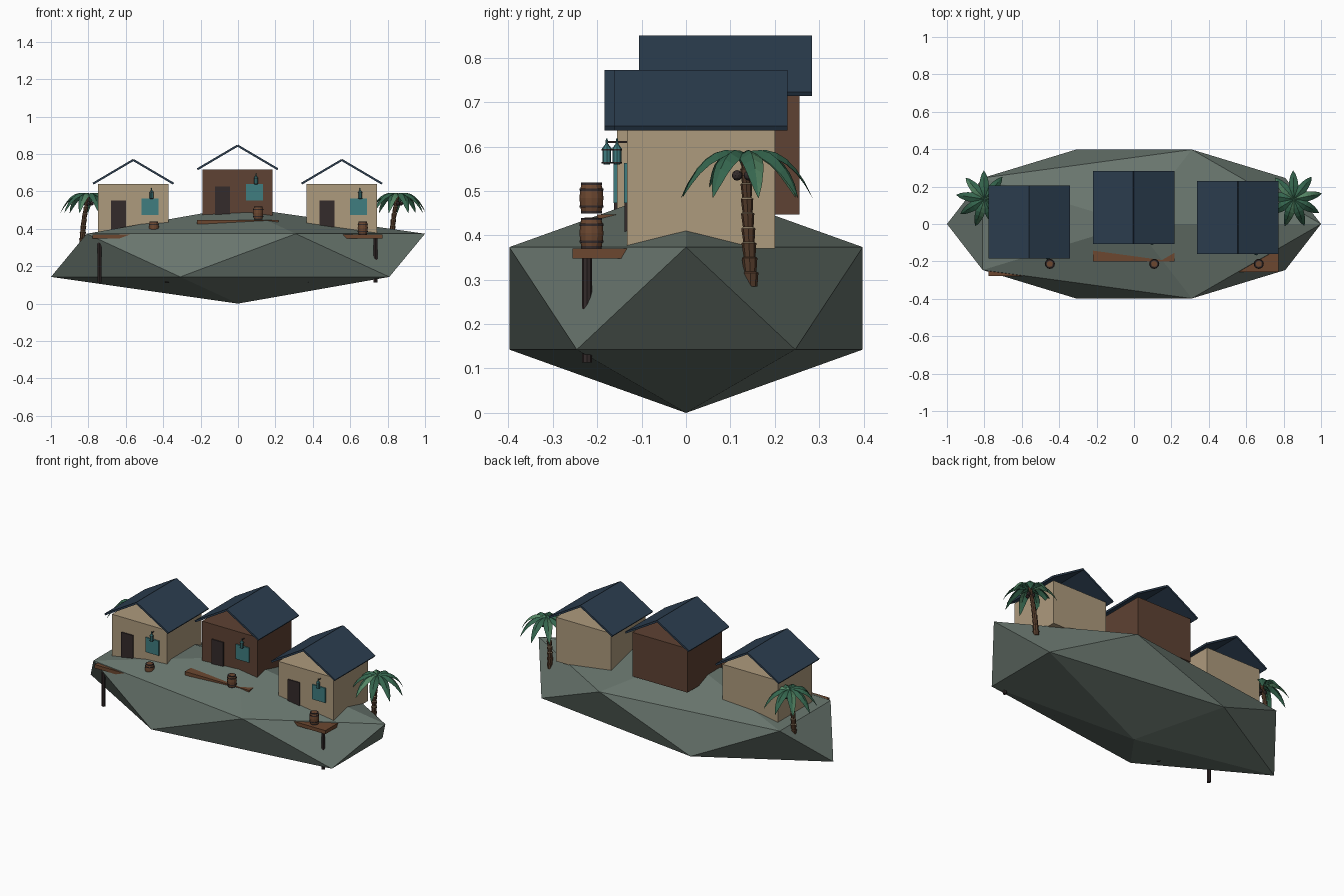
import bpy, bmesh, math
from math import sin, cos, pi, radians
from mathutils import Vector, Matrix

cube = bpy.data.objects.get("Cube")
if cube:
    bpy.data.objects.remove(cube, do_unlink=True)


def material(name, color):
    m = bpy.data.materials.new(name)
    m.use_nodes = True
    m.diffuse_color = (*color, 1)
    m.node_tree.nodes["Principled BSDF"].inputs["Base Color"].default_value = (*color, 1)
    return m


STONE = material("grey green rock", (.141, .181, .156))
ROOF = material("slate blue", (.025, .048, .08))
PLASTER = material("tan plaster", (.42, .325, .205))
TIMBER = material("brown timber", (.112, .054, .033))
TEAL = material("teal glass", (.05, .205, .216))
DARK = material("dark wood", (.034, .024, .024))
PLANK = material("plank wood", (.15, .064, .03))
BARK = material("palm bark", (.10, .05, .027))
LEAF = material("palm green", (.035, .13, .075))
LIGHT_LEAF = material("light palm green", (.09, .24, .13))


def finish(name, bm, *mats):
    bmesh.ops.recalc_face_normals(bm, faces=bm.faces)
    mesh = bpy.data.meshes.new(name)
    bm.to_mesh(mesh)
    bm.free()
    for m in mats:
        mesh.materials.append(m)
    ob = bpy.data.objects.new(name, mesh)
    bpy.context.collection.objects.link(ob)
    return ob


def box(name, center, size, mat, tilt=0):
    bm = bmesh.new()
    bmesh.ops.create_cube(bm, size=1)
    place = Matrix.Translation(center) @ Matrix.Rotation(tilt, 4, 'Y') @ Matrix.Diagonal((*size, 1))
    bm.transform(place)
    return finish(name, bm, mat)


def lathe(name, rings, sides, mats, indices=None):
    """Skin round rings given as (center, radius), capped at both ends."""
    bm = bmesh.new()
    loops = []
    for c, r in rings:
        loops.append([bm.verts.new(Vector(c) + Vector((r * cos(2 * pi * i / sides),
                      r * sin(2 * pi * i / sides), 0))) for i in range(sides)])
    for k, (a, b) in enumerate(zip(loops, loops[1:])):
        for i in range(sides):
            j = (i + 1) % sides
            f = bm.faces.new((a[i], a[j], b[j], b[i]))
            f.material_index = indices[k] if indices else 0
    bm.faces.new(loops[0])
    bm.faces.new(loops[-1])
    return finish(name, bm, *mats)


# Rocky island: stretched icosahedron
bm = bmesh.new()
bmesh.ops.create_icosphere(bm, subdivisions=1, radius=1)
bm.transform(Matrix.Translation((0, 0, .258)) @ Matrix.Diagonal((1.118, .468, .258, 1)))
finish("island", bm, STONE)


def barrel(name, x, y, z):
    h, r = .068, .022
    heights = (0, .06, .18, .26, .5, .74, .82, .94, 1)
    bands = (1, 0, 1, 0, 0, 1, 0, 1)
    rings = [((x, y, z + t * h), r + .005 * sin(pi * t)) for t in heights]
    lathe(name, rings, 12, (PLANK, DARK), bands)
    for t in (.03, .22, .78, .97):
        rr = r + .0065 * sin(pi * t) + .001
        lathe(name + "_hoop", [((x, y, z + t * h - .0025), rr),
                               ((x, y, z + t * h + .0025), rr)], 12, (DARK,))
    lathe(name + "_lid", [((x, y, z + h), r - .006), ((x, y, z + h + .001), r - .006)], 12, (PLANK,))


def lantern(name, x, y, z):
    lathe(name + "_glass", [((x, y, z), .007), ((x, y, z + .005), .010),
                            ((x, y, z + .031), .010)], 8, (TEAL,))
    for h in (.002, .031):
        lathe(name + "_rim", [((x, y, z + h), .0115), ((x, y, z + h + .003), .0115)], 8, (DARK,))
    lathe(name + "_cap", [((x, y, z + .034), .012), ((x, y, z + .046), .003),
                          ((x, y, z + .058), .002)], 8, (TEAL,))
    box(name + "_bracket", (x, y + .012, z + .05), (.004, .026, .004), DARK)


def house(side, x, y, z, wall):
    w, d, h = .375, .333, .27
    front = y - d / 2
    box(side + "_house_walls", (x, y, z + h / 2), (w, d, h), wall)
    # Two tilted roof slabs, gables left open
    for s in (-1, 1):
        box(side + "_roof_slab", (x + s * .1075, y, z + h + .0645),
            (.25, .39, .011), ROOF, s * radians(30.5))
    box(side + "_door", (x - .08, front - .002, z + .09), (.08, .009, .18), DARK)
    box(side + "_window", (x + .09, front - .003, z + .148), (.09, .009, .09), TEAL)
    lantern(side + "_lantern", x + .098, front - .023, z + .19)
    # Deck with front posts
    box(side + "_deck", (x, y - .21, z - .011), (.435, .16, .022), PLANK)
    for s in (-1, 1):
        px, py = x + s * .18, y - .257
        lathe(side + "_deck_post", [((px, py, z - .257), .011), ((px, py, z - .012), .011)], 8, (DARK,))


house("right", -.56, .011, .37, PLASTER)
house("middle", -.002, .089, .447, TIMBER)
house("left", .555, .034, .37, PLASTER)
barrel("right_barrel", -.45, -.213, .371)
barrel("middle_barrel", .108, -.213, .45)
barrel("left_barrel", .667, -.213, .371)


def frond(name, top, angle, length, mats):
    """Arching leaf with a raised spine and a pointed tip."""
    bm = bmesh.new()
    out = Vector((cos(angle), sin(angle), 0))
    across = Vector((-sin(angle), cos(angle), 0))
    rows = []
    steps = 7
    for i in range(steps + 1):
        t = i / steps
        spine = top + out * length * (t * 1.12 - .12 * t ** 3) + Vector((0, 0, .018 * sin(pi * t) - .1 * t ** 2.1))
        half = .004 + .022 * sin(pi * min(1, t * .8 + .2)) if i < steps else .0008
        drop = Vector((0, 0, -.55 * half))
        rows.append([bm.verts.new(spine + across * half * s + (drop if s else Vector()))
                     for s in (-1, 0, 1)])
    for a, b in zip(rows, rows[1:]):
        for i in (0, 1):
            f = bm.faces.new((a[i], a[i + 1], b[i + 1], b[i]))
            f.material_index = i
    finish(name, bm, *mats)


def palm(side, x):
    foot, crown = Vector((x, .146, .285)), Vector((x + .035, .133, .585))
    n = 9

    def path(t):
        p = foot.lerp(crown, t)
        p.x -= .008 * sin(pi * t)
        return p
    # Flared trunk segments with pale growth rings
    rings, colors = [], []
    for i in range(n):
        r = .0165 - .007 * i / n
        rings += [(path(i / n), r * .9), (path((i + .92) / n), r * 1.12)]
        colors += [0, 1 if 1 < i < 7 else 0]
    lathe(side + "_palm_trunk", rings, 8, (BARK, PLASTER), colors[:-1])
    for k in range(9):
        mats = (LEAF, LIGHT_LEAF) if k % 3 == 0 else (LEAF, LEAF)
        frond(side + "_palm_frond", crown, 2 * pi * k / 9 + .2, .152, mats)
    for k in range(3):
        a = 2 * pi * k / 3 + .5
        bm = bmesh.new()
        bmesh.ops.create_icosphere(bm, subdivisions=2, radius=.012)
        bm.transform(Matrix.Translation(crown + Vector((.018 * cos(a), .018 * sin(a), -.05))))
        finish(side + "_coconut", bm, DARK)


palm("right", -.834)
palm("left", .82)
